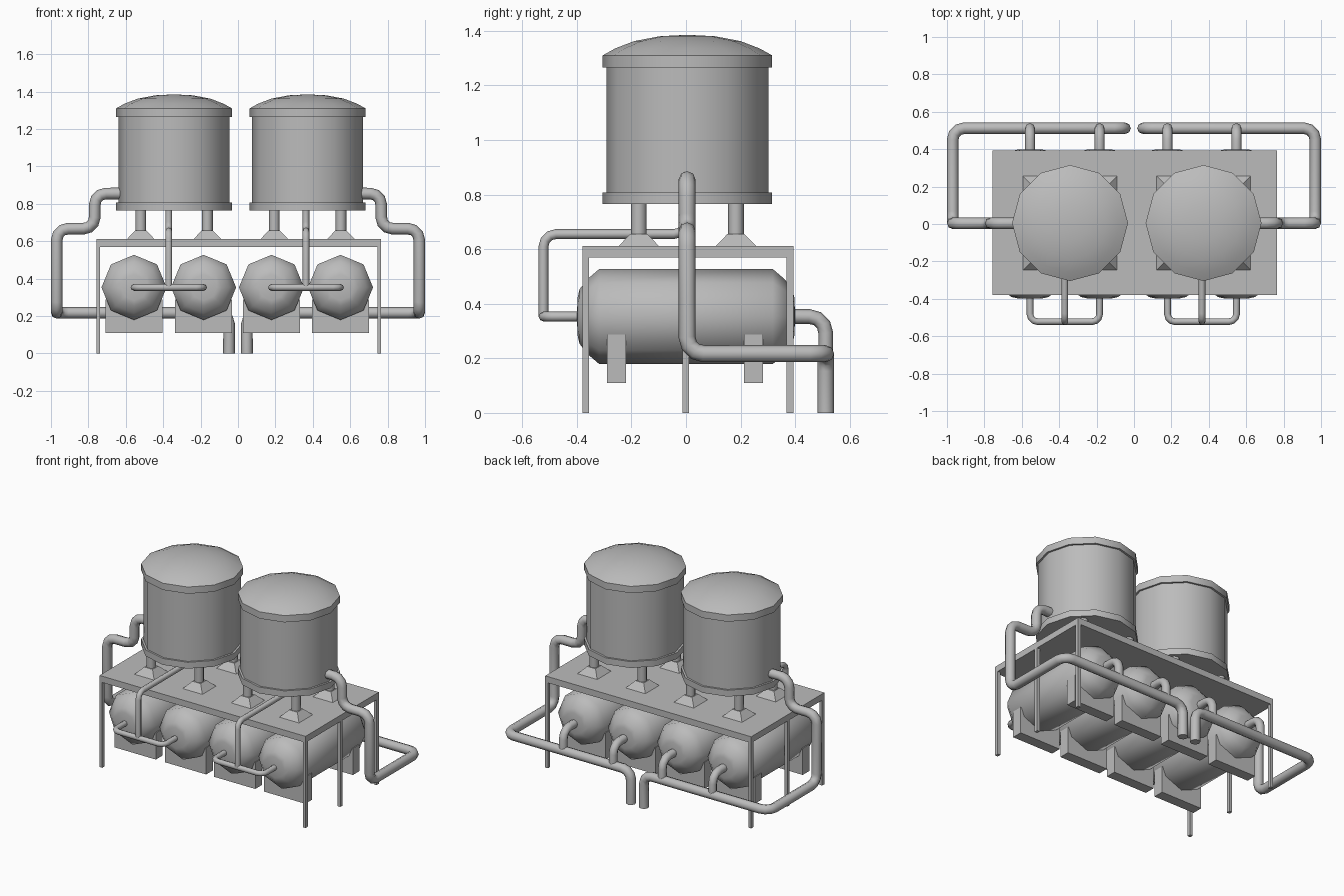
import bpy, bmesh, math
from mathutils import Vector

cube = bpy.data.objects.get("Cube")
if cube:
    bpy.data.objects.remove(cube, do_unlink=True)

grey = bpy.data.materials.new("plain grey")
grey.use_nodes = True
colour = (0.5, 0.5, 0.5, 1)
grey.diffuse_color = colour
grey.node_tree.nodes["Principled BSDF"].inputs["Base Color"].default_value = colour


def finish(name, bm, smooth=None):
    bmesh.ops.recalc_face_normals(bm, faces=bm.faces)
    mesh = bpy.data.meshes.new(name)
    bm.to_mesh(mesh)
    bm.free()
    mesh.materials.append(grey)
    obj = bpy.data.objects.new(name, mesh)
    bpy.context.collection.objects.link(obj)
    if smooth:
        bpy.ops.object.select_all(action='DESELECT')
        obj.select_set(True)
        bpy.context.view_layer.objects.active = obj
        bpy.ops.object.shade_smooth_by_angle(angle=math.radians(smooth))
    return obj


def box(name, low, high, top_scale=1):
    """Box between two corners; top_scale tapers it into a frustum."""
    bm = bmesh.new()
    bmesh.ops.create_cube(bm, size=1)
    low, high = Vector(low), Vector(high)
    for v in bm.verts:
        s = top_scale if v.co.z > 0 else 1
        v.co = (low + high) / 2 + Vector((v.co.x * s, v.co.y * s, v.co.z)) * (high - low)
    return finish(name, bm)


def lathe(name, profile, sides, centre, along_y=False, smooth=40):
    """Closed revolved solid from (radius, height) points."""
    bm = bmesh.new()
    rings = []
    for r, h in profile:
        ring = []
        for i in range(sides if r else 1):
            a = math.tau * i / sides
            p = Vector((r * math.cos(a), r * math.sin(a), h))
            if along_y:
                p = Vector((p.x, p.z, p.y))
            ring.append(bm.verts.new(p + Vector(centre)))
        rings.append(ring)
    for a, b in zip(rings, rings[1:]):
        for i in range(sides):
            j = (i + 1) % sides
            if len(a) == 1:
                bm.faces.new((a[0], b[i], b[j]))
            elif len(b) == 1:
                bm.faces.new((a[i], a[j], b[0]))
            else:
                bm.faces.new((a[i], a[j], b[j], b[i]))
    return finish(name, bm, smooth)


def pipe(name, points, radius, bend=0.06, steps=3):
    """Round pipe through corner points with rounded bends."""
    pts = [Vector(p) for p in points]
    path = [pts[0]]
    for a, b, c in zip(pts, pts[1:], pts[2:]):
        start = b + (a - b).normalized() * bend
        end = b + (c - b).normalized() * bend
        for k in range(steps + 1):
            t = math.pi / 2 * k / steps
            path.append(start + (b - start) * math.sin(t) + (end - b) * (1 - math.cos(t)))
    path.append(pts[-1])
    curve = bpy.data.curves.new(name, 'CURVE')
    curve.dimensions = '3D'
    curve.bevel_depth = radius
    curve.bevel_resolution = 2
    curve.use_fill_caps = True
    spline = curve.splines.new('POLY')
    spline.points.add(len(path) - 1)
    for sp, p in zip(spline.points, path):
        sp.co = (*p, 1)
    spline.use_smooth = True
    curve.materials.append(grey)
    obj = bpy.data.objects.new(name, curve)
    bpy.context.collection.objects.link(obj)


# Table and its six legs
X0, X1, Y0, Y1 = -0.757, 0.765, -0.38, 0.393
box("table_top", (X0, Y0, 0.57), (X1, Y1, 0.612))
for x in (X0, X1 - 0.02):
    for y in (Y0, -0.013, Y1 - 0.024):
        box("table_leg", (x, y, 0), (x + 0.02, y + 0.024, 0.58))

# Upright tanks: body, rims and dome in one profile
TANK = [(0, 0.765), (0.31, 0.765), (0.31, 0.807), (0.297, 0.807), (0.297, 1.265),
        (0.31, 1.265), (0.31, 1.31), (0.265, 1.335), (0.195, 1.362), (0.1, 1.38), (0, 1.385)]
# Lying tanks with rounded ends
END = [(0, 0.4), (0.07, 0.397), (0.1, 0.39), (0.138, 0.36), (0.174, 0.318)]
DRUM = [(r, -h) for r, h in END] + END[::-1]

TY = 0.005
for side, cx in ((-1, -0.342), (1, 0.372)):
    lathe("upright_tank", TANK, 12, (cx, TY, 0))

    # Posts on flared feet
    for dx in (-0.178, 0.178):
        for dy in (-0.178, 0.178):
            x, y = cx + dx, TY + dy
            box("post_foot", (x - 0.073, y - 0.073, 0.612), (x + 0.073, y + 0.073, 0.656), 0.42)
            lathe("tank_post", [(0, 0.64), (0.029, 0.64), (0.029, 0.77), (0, 0.77)], 8, (x, y, 0), smooth=50)

    # Lying tanks, cradles and rear outlets
    drums = [cx - 0.184 * 1.1, cx + 0.17] if side < 0 else [cx - 0.193, cx + 0.176]
    drums = [-0.556, -0.184] if side < 0 else [0.179, 0.548]
    for x in drums:
        lathe("lying_tank", DRUM, 8, (x, 0, 0.353), along_y=True, smooth=50)
        for y in (-0.255, 0.248):
            box("cradle", (x - 0.152, y - 0.035, 0.11), (x + 0.152, y + 0.035, 0.287))
        pipe("outlet_pipe", [(x, 0.38, 0.353), (x, 0.512, 0.353), (x, 0.512, 0.217)], 0.027)

    # Front feed pipes
    mid = sum(drums) / 2
    pipe("front_link_pipe", [(drums[0], -0.38, 0.353), (drums[0], -0.522, 0.353),
                             (drums[1], -0.522, 0.353), (drums[1], -0.38, 0.353)], 0.018, 0.04)
    pipe("front_feed_pipe", [(mid, -0.522, 0.353), (mid, -0.522, 0.655),
                             (mid, 0, 0.655), (mid, 0, 0.78)], 0.018, 0.045)

    # Long side pipe from the tank round to the drain
    pipe("side_pipe", [(cx + side * 0.27, 0.004, 0.855), (side * 0.766, 0.004, 0.855),
                       (side * 0.766, 0.004, 0.667), (side * 0.969, 0.004, 0.667),
                       (side * 0.969, 0.004, 0.217), (side * 0.969, 0.512, 0.217),
                       (side * 0.048, 0.512, 0.217), (side * 0.048, 0.512, 0)], 0.031)
